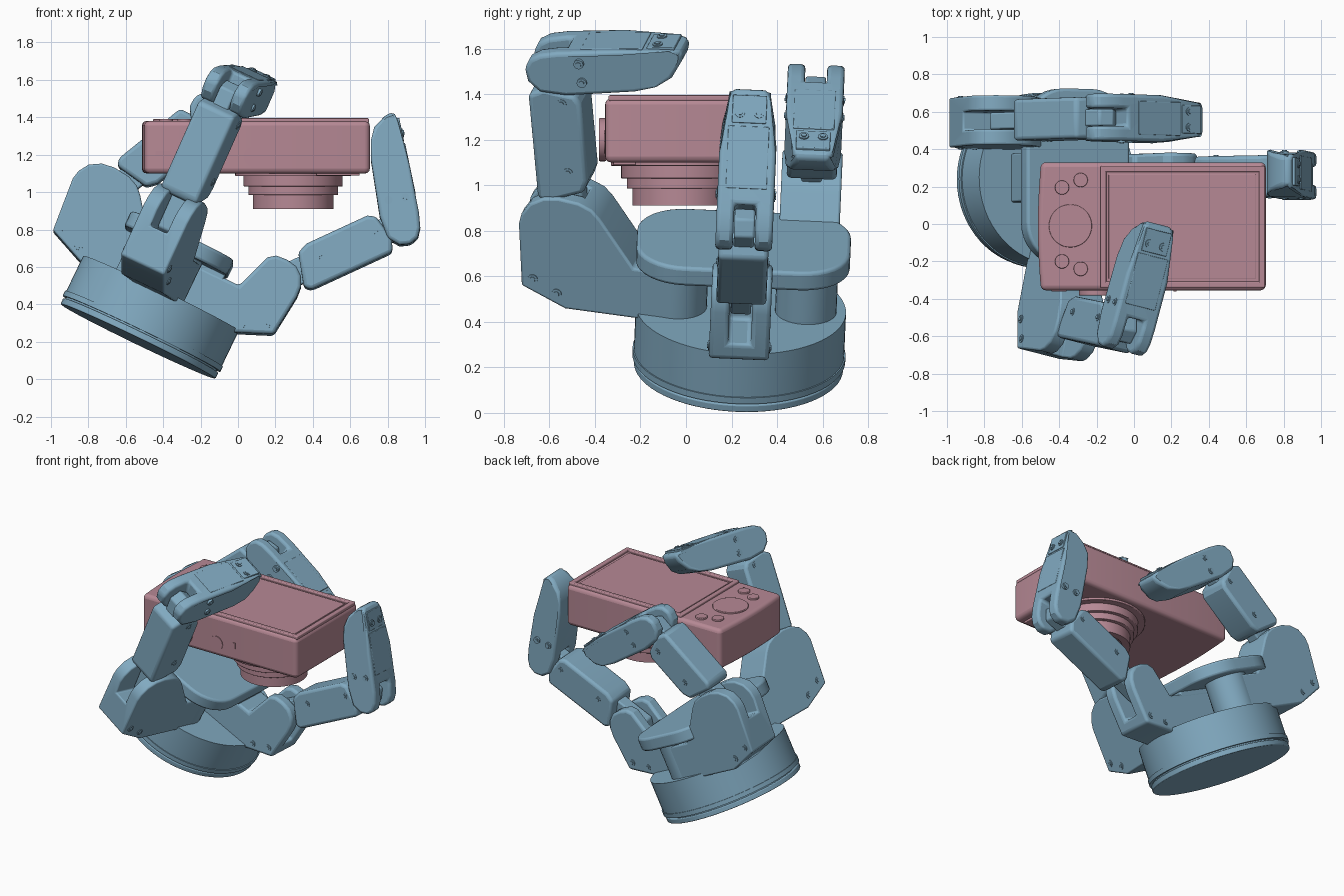
import bpy, bmesh
from math import pi, sin, cos, radians, hypot
from mathutils import Matrix

if "Cube" in bpy.data.objects:
    bpy.data.objects.remove(bpy.data.objects["Cube"])

T = Matrix.Translation
R = Matrix.Rotation


def material(name, rgb):
    m = bpy.data.materials.new(name)
    m.diffuse_color = (*rgb, 1)
    m.use_nodes = True
    m.node_tree.nodes["Principled BSDF"].inputs["Base Color"].default_value = m.diffuse_color
    return m


BLUE = material("blue_metal", (0.22, 0.40, 0.53))
PINK = material("pink_plastic", (0.47, 0.25, 0.30))


def finish(name, bm, mat, frame, bevel=0.0, slot=None):
    bmesh.ops.recalc_face_normals(bm, faces=bm.faces)
    me = bpy.data.meshes.new(name)
    bm.to_mesh(me)
    bm.free()
    ob = bpy.data.objects.new(name, me)
    bpy.context.collection.objects.link(ob)
    ob.matrix_world = frame
    if mat:
        me.materials.append(mat)
    if slot:
        slot.hide_render = True
        b = ob.modifiers.new("slot", 'BOOLEAN')
        b.object, b.operation, b.solver = slot, 'DIFFERENCE', 'EXACT'
        bpy.context.view_layer.update()
        bpy.context.view_layer.objects.active = ob
        bpy.ops.object.modifier_apply(modifier="slot")
        bpy.data.objects.remove(slot)
    if bevel:
        v = ob.modifiers.new("bevel", 'BEVEL')
        v.width, v.segments, v.limit_method = bevel, 3, 'ANGLE'
        v.angle_limit = radians(35)
    return ob


def prism(name, prof, width, mat, frame, bevel=0.0, slot=None, taper=lambda x: 1):
    """Profile in local XZ, extruded symmetrically along local Y."""
    bm = bmesh.new()
    a, b = [[bm.verts.new((x, s * taper(x) * width / 2, z)) for x, z in prof] for s in (-1, 1)]
    bm.faces.new(a)
    bm.faces.new(b[::-1])
    for i in range(len(prof)):
        j = (i + 1) % len(prof)
        bm.faces.new((a[i], a[j], b[j], b[i]))
    return finish(name, bm, mat, frame, bevel, slot)


def box(name, lo, hi, mat, frame=Matrix(), bevel=0.0):
    prof = [(lo[0], lo[2]), (hi[0], lo[2]), (hi[0], hi[2]), (lo[0], hi[2])]
    f = frame @ T((0, (lo[1] + hi[1]) / 2, 0))
    return prism(name, prof, hi[1] - lo[1], mat, f, bevel)


def cyl(name, r, z0, z1, mat, frame=Matrix(), seg=48, bevel=0.0):
    bm = bmesh.new()
    bmesh.ops.create_cone(bm, cap_ends=True, segments=seg, radius1=r, radius2=r,
                          depth=z1 - z0, matrix=T((0, 0, (z0 + z1) / 2)))
    return finish(name, bm, mat, frame, bevel)


def round_rect(x0, x1, y0, y1, r, n=8):
    pts = []
    for k, (cx, cy) in enumerate(((x1 - r, y1 - r), (x0 + r, y1 - r), (x0 + r, y0 + r), (x1 - r, y0 + r))):
        for i in range(n + 1):
            t = pi / 2 * (k + i / n)
            pts.append((cx + r * cos(t), cy + r * sin(t)))
    return pts


FLAT = R(pi / 2, 4, 'X')      # lays a prism profile flat
HAND = T((-0.535, 0.23, 0.202)) @ R(radians(-2.5), 4, 'X') @ R(radians(25.7), 4, 'Y')

# base drum with grooved foot
cyl("base_foot", 0.46, 0, 0.035, BLUE, HAND, 64, bevel=0.006)
cyl("base_groove", 0.447, 0.03, 0.05, BLUE, HAND, 64)
cyl("base_ring", 0.468, 0.045, 0.075, BLUE, HAND, 64)
cyl("base_drum", 0.462, 0.075, 0.285, BLUE, HAND, 64)

# palm plate and its supports
prism("palm_plate", round_rect(-0.33, 0.28, -0.47, 0.47, 0.22), 0.09, BLUE, HAND @ T((0, 0, 0.56)) @ FLAT, 0.015)
box("palm_core", (-0.27, -0.13, 0.27), (0.27, 0.13, 0.53), BLUE, HAND, 0.01)
for s in (-1, 1):
    cyl("spread_axle", 0.135, 0.26, 0.53, BLUE, HAND @ T((0, 0.285 * s, 0)), 32)

FOOT = [(0, .26), (.47, .26), (.67, .345)]
KNUCKLE = FOOT + [(.695, .64), (.685, .69), (.65, .745), (.59, .78), (.52, .79), (.43, .78),
                  (.37, .755), (.33, .715), (.17, .50), (0, .50)]
THUMB_KNUCKLE = FOOT + [(.695, .58), (.69, .64), (.665, .69), (.62, .725), (.56, .735), (.50, .73),
                        (.46, .70), (.39, .50), (0, .50)]
DISTAL = [(-.115, -.04), (-.12, .02), (-.09, .065), (-.04, .085), (.04, .09), (.3, .08), (.54, .055), (.58, .045),
          (.595, .03), (.58, -.01), (.53, -.075), (.46, -.105), (.36, -.12), (.05, -.12), (-.07, -.095)]


def bar_frame(F, p, q):
    """Frame at p with X towards q and Z on the outer side of the finger."""
    L = hypot(q[0] - p[0], q[1] - p[1])
    c, s = (q[0] - p[0]) / L, (q[1] - p[1]) / L
    m = Matrix(((c, 0, s, p[0]), (0, -1, 0, 0), (s, 0, -c, p[1]), (0, 0, 0, 1)))
    return F @ m, L


def screw(name, frame):
    cyl(name, 0.022, -0.01, 0.005, BLUE, frame, 16)
    cyl(name + "_head", 0.013, 0, 0.010, BLUE, frame, 6)


def finger(name, v, angle, shift, knuckle, floor, j1, j2, tip):
    F = HAND @ T((0, v, 0)) @ R(radians(angle), 4, 'Z') @ T((shift, 0, 0))
    # forked knuckle
    cut = box("cut", (.42, -.05, floor), (.9, .05, .9), None, F)
    prism(name + "_knuckle", knuckle, 0.265, BLUE, F, 0.018, cut)
    for s in (-1, 1):
        for r, u in ((.51, .33), (.62, .385)):
            screw(name + "_screw", F @ T((r, .132 * s, u)) @ R(-s * pi / 2, 4, 'X'))
    # inner link: thin neck through both joints, thick block between
    K, L = bar_frame(F, j1, j2)
    prism(name + "_link_neck", [(-.03, -.07), (L, -.07), (L + .04, 0), (L, .07), (-.03, .07), (-.08, 0)],
          0.09, BLUE, K, 0.01)
    e = L - 0.12
    prism(name + "_link", [(.2, -.09), (.26, -.115), (e - .04, -.115), (e, -.09), (e + .03, .05),
                           (e, .12), (.18, .12), (.15, .09)], 0.22, BLUE, K, 0.02)
    for s in (-1, 1):
        for x in (.3, e - .04):
            screw(name + "_link_pin", K @ T((x, .108 * s, -.03)) @ R(-s * pi / 2, 4, 'X'))
    # fingertip with joint slot, back cover and screws
    D, _ = bar_frame(F, j2, tip)
    cut = box("cut", (-.2, -.048, -.2), (.07, .048, .2), None, D)
    prism(name + "_tip", DISTAL, 0.25, BLUE, D, 0.03, cut,
          lambda x: 0.62 if x > .57 else 0.82 if x > .5 else 1)
    B = D @ T((0.04, 0, 0.09)) @ R(radians(3), 4, 'Y')
    box(name + "_back_cover", (.1, -.09, -.02), (.38, .09, .004), BLUE, B, 0.004)
    box(name + "_nail", (.395, -.075, -.03), (.52, .075, .001), BLUE, B, 0.004)
    for s in (-1, 1):
        screw(name + "_nail_screw", B @ T((.44, .042 * s, .002)))
        for z in (-.06, .03):
            screw(name + "_tip_screw", D @ T((.13, .123 * s, z)) @ R(-s * pi / 2, 4, 'X'))


finger("front_finger", -0.285, 258, 0, KNUCKLE, .55, (.48, .61), (0.58, 1.395), (-0.02, 1.52))
finger("back_finger", 0.285, 180, 0, KNUCKLE, .55, (.49, .63), (0.18, 1.285), (-0.40, 1.20))
finger("thumb", 0, 0, -0.03, THUMB_KNUCKLE, .42, (.54, .585), (1.035, 1.185), (0.715, 1.65))

# camera body with a bowed grip end
body = round_rect(-0.50, 0.705, -0.355, 0.33, 0.03, 4)
n = len(body) // 2 - 2
bow = [(-0.50 - 0.014 * (1 - (t / 4) ** 2), 0.075 * t - 0.012) for t in (3, 2, 1, 0, -1, -2, -3)]
body = body[:10] + bow + body[10:]
prism("camera_body", [(x, -y) for x, y in body], 0.28, PINK, T((0, 0, 1.24)) @ FLAT, 0.025)

# screen with a raised rim
x0, x1, y0, y1 = -0.18, 0.70, -0.34, 0.31
w, z0, z1 = 0.032, 1.37, 1.395
box("screen_rim_left", (x0, y0, z0), (x0 + w, y1, z1), PINK, bevel=0.006)
box("screen_rim_right", (x1 - w, y0, z0), (x1, y1, z1), PINK, bevel=0.006)
box("screen_rim_front", (x0, y0, z0), (x1, y0 + w, z1), PINK, bevel=0.006)
box("screen_rim_back", (x0, y1 - w, z0), (x1, y1, z1), PINK, bevel=0.006)
box("screen", (-0.135, -0.295, z0), (0.65, 0.265, 1.385), PINK, bevel=0.003)

# control dial and buttons
cyl("control_dial", 0.115, 1.37, 1.39, PINK, T((-0.34, -0.01, 0)), bevel=0.004)
for x, y in ((-.385, .195), (-.285, .235), (-.385, -.2), (-.285, -.24)):
    cyl("button", 0.038, 1.37, 1.392, PINK, T((x, y, 0)), 24, bevel=0.004)

# stepped lens barrel pointing down
for r, a, b in ((.31, 1.085, 1.11), (.265, 1.03, 1.10), (.24, .985, 1.04)):
    cyl("lens_ring", r, a, b, PINK, T((0.295, -0.02, 0)), 64, bevel=0.004)
cyl("lens_step", 0.25, 1.04, 1.06, PINK, T((0.295, -0.02, 0)), 64)
bm = bmesh.new()
prof = [(0, .95), (.14, .95), (.165, .915), (.215, .91), (.215, 1.0)]
vs = [bm.verts.new((r, 0, z)) for r, z in prof]
es = [bm.edges.new(e) for e in zip(vs, vs[1:])]
bmesh.ops.spin(bm, geom=vs + es, axis=(0, 0, 1), cent=(0, 0, 0), angle=2 * pi, steps=64)
bmesh.ops.remove_doubles(bm, verts=bm.verts, dist=1e-4)
finish("lens_front", bm, PINK, T((0.295, -0.02, 0)))
box("flash_plate", (0.42, -0.32, 1.088), (0.65, -0.22, 1.11), PINK, bevel=0.005)

# details on the front long edge
FRONT = T((0, -0.35, 0)) @ R(pi / 2, 4, 'X')
cyl("side_port", 0.05, 0, 0.010, PINK, FRONT @ T((0.08, 1.19, 0)), 32)
cyl("round_knob", 0.095, 0, 0.033, PINK, FRONT @ T((-0.20, 1.2, 0)), 40, bevel=0.006)
box("side_slit", (0.21, -0.36, 1.19), (0.228, -0.34, 1.23), PINK)
box("side_latch", (-0.44, -0.36, 1.195), (-0.36, -0.34, 1.22), PINK)

# smooth shading with crisp edges
for ob in bpy.context.collection.objects:
    ob.select_set(True)
    bpy.context.view_layer.objects.active = ob
bpy.ops.object.shade_smooth_by_angle(angle=radians(32))
